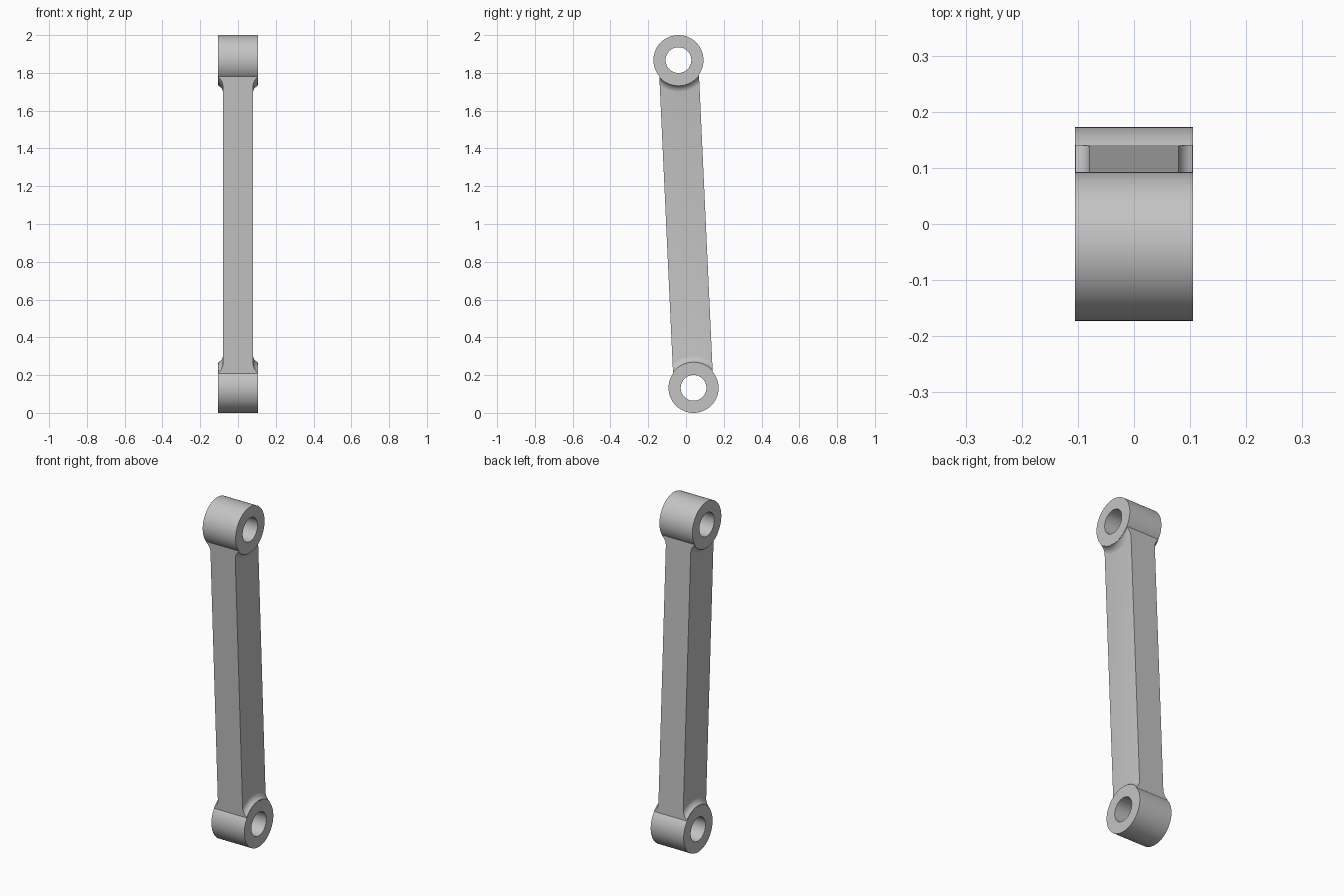
import bpy, bmesh, math
from mathutils import Matrix

if "Cube" in bpy.data.objects:
    bpy.data.objects.remove(bpy.data.objects["Cube"])

RING_R, HOLE_R, HALF_W = 0.1325, 0.068, 0.1055   # eye ends
BAR_X, BAR_Y = 0.0795, 0.105                     # half sizes of the bar
EYE_Y, EYE_Z = 0.04, 0.8675                      # eye centre, from the middle
HALF_L = math.hypot(EYE_Y, EYE_Z)
FILLET = 0.041
SEGS = 96


def finish(bm, name):
    bmesh.ops.recalc_face_normals(bm, faces=bm.faces)
    mesh = bpy.data.meshes.new(name)
    bm.to_mesh(mesh)
    bm.free()
    ob = bpy.data.objects.new(name, mesh)
    bpy.context.collection.objects.link(ob)
    return ob


def box(name, hx, hy, hz):
    bm = bmesh.new()
    bmesh.ops.create_cube(bm, size=2, matrix=Matrix.Diagonal((hx, hy, hz, 1)))
    return finish(bm, name)


def pin(name, radius, half, z):
    bm = bmesh.new()
    place = Matrix.Translation((0, 0, z)) @ Matrix.Rotation(math.pi / 2, 4, 'Y')
    bmesh.ops.create_cone(bm, cap_ends=True, segments=SEGS, radius1=radius,
                          radius2=radius, depth=2 * half, matrix=place)
    return finish(bm, name)


def collar(name, z):
    # concave fillet section turned around the eye axis
    side = []
    steps = 10
    top = math.acos((FILLET - (HALF_W - BAR_X) + 0.001) / FILLET)
    for i in range(steps + 1):
        a = top * (1 - i / steps)
        side.append((RING_R + FILLET * (1 - math.sin(a)),
                     BAR_X - 0.0003 + FILLET * (1 - math.cos(a))))
    side.insert(0, (RING_R - 0.04, side[0][1]))
    section = side + [(r, -x) for r, x in reversed(side)]
    bm = bmesh.new()
    verts = [bm.verts.new((x, 0, z + r)) for r, x in section]
    edges = [bm.edges.new((verts[i - 1], verts[i])) for i in range(len(verts))]
    bmesh.ops.spin(bm, geom=verts + edges, cent=(0, 0, z), axis=(1, 0, 0),
                   angle=2 * math.pi, steps=SEGS)
    bmesh.ops.remove_doubles(bm, verts=bm.verts, dist=1e-5)
    return finish(bm, name)


def combine(ob, tool, operation):
    mod = ob.modifiers.new(operation.lower(), 'BOOLEAN')
    mod.operation, mod.solver, mod.object = operation, 'EXACT', tool
    graph = bpy.context.evaluated_depsgraph_get()
    graph.update()
    mesh = bpy.data.meshes.new_from_object(ob.evaluated_get(graph))
    ob.modifiers.clear()
    ob.data = mesh
    bpy.data.objects.remove(tool)


# Bar with filleted collars, trimmed to the bar width
link = box("connecting_link", BAR_X, 0.25, HALF_L)
for end in (-1, 1):
    combine(link, collar("collar", end * HALF_L), 'UNION')
combine(link, box("trim", 0.3, BAR_Y, HALF_L - 0.01), 'INTERSECT')

# Eye ends, then the drilled holes
for end in (-1, 1):
    combine(link, pin("eye", RING_R, HALF_W, end * HALF_L), 'UNION')
for end in (-1, 1):
    combine(link, pin("drill", HOLE_R, 0.3, end * HALF_L), 'DIFFERENCE')

# Lean the link and stand it on the ground
link.data.transform(Matrix.Translation((0, 0, 1)) @
                    Matrix.Rotation(math.atan2(EYE_Y, EYE_Z), 4, 'X'))

# Plain grey material
grey = bpy.data.materials.new("light_grey")
grey.use_nodes = True
colour = (0.55, 0.55, 0.55, 1)
grey.diffuse_color = colour
grey.node_tree.nodes["Principled BSDF"].inputs["Base Color"].default_value = colour
link.data.materials.clear()
link.data.materials.append(grey)

bpy.ops.object.select_all(action='DESELECT')
link.select_set(True)
bpy.context.view_layer.objects.active = link
bpy.ops.object.shade_smooth_by_angle(angle=math.radians(25))
